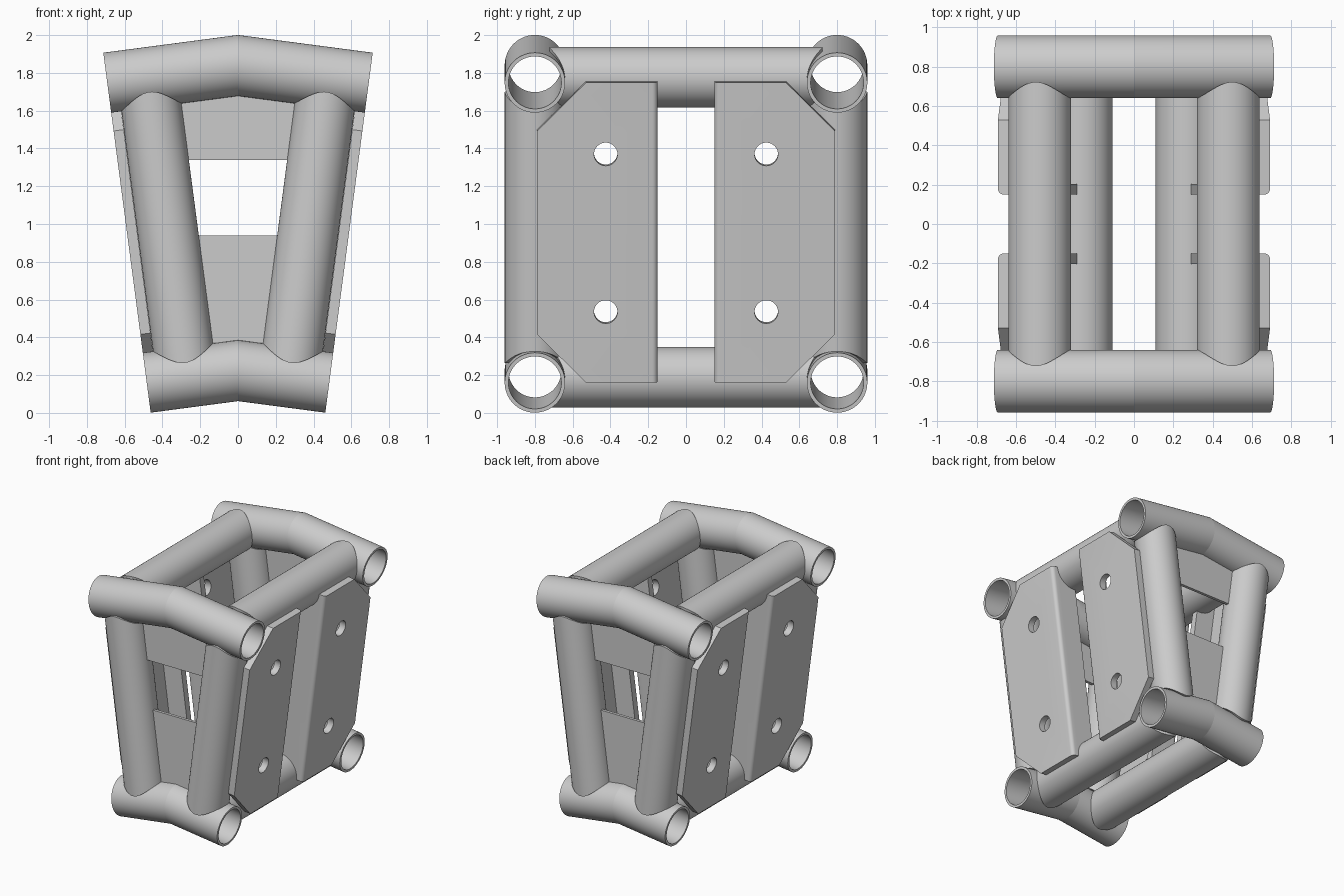
import bpy, bmesh
from math import sin, cos, tan, pi, sqrt, radians
from mathutils import Matrix, Vector

if "Cube" in bpy.data.objects:
    bpy.data.objects.remove(bpy.data.objects["Cube"])

TILT = radians(7.5)          # lean of each side
R, RI = 0.16, 0.14           # pipe outer and inner radius
X0, Z0, L = 0.27, 0.188, 1.602   # lower node position, distance to upper node
Y0, FACE = 0.80, 0.215       # frame half depth, outer face distance
SIDE = Matrix.Translation((X0, 0, Z0)) @ Matrix.Rotation(TILT, 4, 'Y')
N = 72


def finish(name, bm, mirror, smooth=True):
    bmesh.ops.recalc_face_normals(bm, faces=bm.faces)
    me = bpy.data.meshes.new(name)
    bm.to_mesh(me)
    bm.free()
    ob = bpy.data.objects.new(name, me)
    bpy.context.collection.objects.link(ob)
    if smooth:
        bpy.ops.object.select_all(action='DESELECT')
        ob.select_set(True)
        bpy.context.view_layer.objects.active = ob
        bpy.ops.object.shade_smooth_by_angle(angle=radians(30))
    if mirror:
        m = ob.modifiers.new("mirror", 'MIRROR')
        m.use_axis = ('X' in mirror, 'Y' in mirror, False)
        m.use_mirror_merge = False
    return ob


def pipe(name, point, mirror):
    """point(angle, radius, end) gives a local position on the pipe."""
    bm = bmesh.new()
    rings = []
    for r, end in ((R, 0), (R, 1), (RI, 1), (RI, 0)):
        rings.append([bm.verts.new(SIDE @ Vector(point(2 * pi * i / N, r, end)))
                      for i in range(N)])
    for k in range(4):
        a, b = rings[k], rings[(k + 1) % 4]
        for i in range(N):
            j = (i + 1) % N
            bm.faces.new((a[i], a[j], b[j], b[i]))
    return finish(name, bm, mirror)


def prism(bm, pts, offset):
    f = bm.faces.new([bm.verts.new(p) for p in pts])
    new = bmesh.ops.extrude_face_region(bm, geom=[f])['geom']
    bmesh.ops.translate(bm, vec=offset,
                        verts=[v for v in new if isinstance(v, bmesh.types.BMVert)])


def cope(a):
    # saddle cut, laid out from the inner radius
    return sqrt(R * R - (RI * sin(a)) ** 2)


# bent cross pipes, mitred at the centre
for name, s0 in (("lower_bent_pipe", 0), ("upper_bent_pipe", L)):
    def bent(a, r, end, s0=s0):
        s = s0 + r * sin(a)
        n = FACE if end else -(X0 + s * sin(TILT)) / cos(TILT)
        return n, Y0 + r * cos(a), s
    pipe(name, bent, 'XY')

# leaning legs
pipe("leg", lambda a, r, e: (r * cos(a), Y0 + r * sin(a),
                             L - cope(a) if e else cope(a)), 'XY')

# front to back rails
for name, s0 in (("lower_rail", 0), ("upper_rail", L)):
    pipe(name, lambda a, r, e, s0=s0: (r * cos(a), (Y0 - cope(a)) * (1 if e else -1),
                                       s0 + r * sin(a)), 'X')

# folded side plate: L section with rounded fold
T, YA, YB, B = 0.054, 0.15, 0.788, 0.03
profile = [(0, YA)]
profile += [(FACE - B + B * sin(t * pi / 12), YA + B - B * cos(t * pi / 12)) for t in range(7)]
profile += [(FACE, YB), (FACE - T, YB), (FACE - T, YA + T), (0, YA + T)]
bm = bmesh.new()
prism(bm, [(n, y, 0) for n, y in profile], (0, 0, L))
plate = finish("side_plate", bm, '', False)

# plate cutter: rail notches, corner chamfers and bolt holes
bm = bmesh.new()
for s in (0, L):
    bmesh.ops.create_cone(bm, cap_ends=True, segments=N, radius1=R, radius2=R, depth=0.3,
                          matrix=Matrix.Translation((0, 0.18, s)) @ Matrix.Rotation(pi / 2, 4, 'X'))
    d = 1 if s == 0 else -1
    c, g = 0.258, 0.1
    prism(bm, [(0.1, YB - c - g, s - d * g), (0.1, YB + g, s - d * g),
               (0.1, YB + g, s + d * (c + g))], (0.2, 0, 0))
    hz = 0.378 if s == 0 else L - 0.382
    bmesh.ops.create_cone(bm, cap_ends=True, segments=40, radius1=0.062, radius2=0.062, depth=0.2,
                          matrix=Matrix.Translation((0.2, 0.425, hz)) @ Matrix.Rotation(pi / 2, 4, 'Y'))
cutter = finish("plate_cutter", bm, '', False)
cutter.hide_render = True
mod = plate.modifiers.new("cut", 'BOOLEAN')
mod.operation, mod.solver, mod.object = 'DIFFERENCE', 'EXACT', cutter
cut = bpy.data.meshes.new_from_object(plate.evaluated_get(bpy.context.evaluated_depsgraph_get()))
bm = bmesh.new()
bm.from_mesh(cut)
bm.transform(SIDE)
for ob in (plate, cutter):
    bpy.data.objects.remove(ob)
finish("folded_side_plate", bm, 'XY')

# gusset panels between the legs
def inner_x(z):
    return X0 + (z - Z0) * tan(TILT) - R / cos(TILT) + 0.004

apex = Z0 + X0 * tan(TILT)
for name, z_edge, z_mid in (("lower_gusset", 0.94, apex + R / cos(TILT)),
                            ("upper_gusset", 1.34, apex + (L - R) / cos(TILT))):
    xe = inner_x(z_edge)
    xc = inner_x(z_mid)
    zc = z_mid - xc * tan(TILT)
    bm = bmesh.new()
    prism(bm, [(x, Y0 - 0.012, z) for x, z in
               ((-xe, z_edge), (xe, z_edge), (xc, zc), (0, z_mid), (-xc, zc))], (0, 0.024, 0))
    finish(name, bm, 'Y', False)
